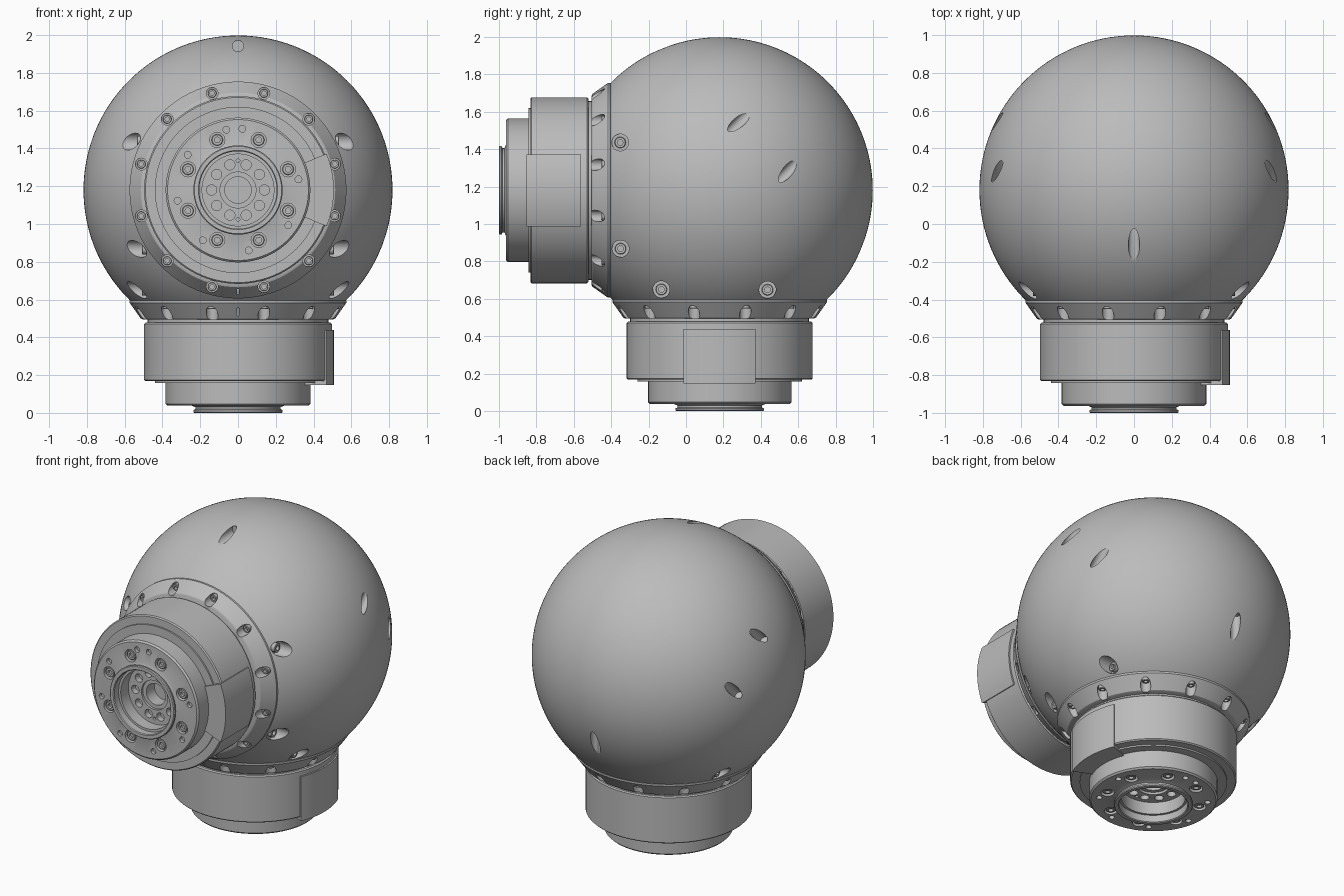
import bpy, bmesh
from math import sin, cos, pi, radians
from mathutils import Matrix, Vector

cube = bpy.data.objects.get("Cube")
if cube:
    bpy.data.objects.remove(cube)

CENTRE = Vector((0, 0.18, 1.18))
RADIUS = 0.818

grey = bpy.data.materials.new("grey_metal")
grey.use_nodes = True
grey.diffuse_color = (0.5, 0.5, 0.5, 1)
grey.node_tree.nodes["Principled BSDF"].inputs["Base Color"].default_value = (0.5, 0.5, 0.5, 1)

# Joint space is (u, v, distance along the joint axis) from the sphere centre
MOVE = Matrix.Translation(CENTRE)
JOINTS = {
    "base": MOVE @ Matrix.Diagonal((1, 1, -1, 1)),
    "front": MOVE @ Matrix.Rotation(pi / 2, 4, 'X'),
}


def cylinder(bm, centre, axis, radius, depth, sides=24):
    turn = Vector(axis).to_track_quat('Z', 'Y').to_matrix().to_4x4()
    bmesh.ops.create_cone(bm, cap_ends=True, segments=sides, radius1=radius, radius2=radius,
                          depth=depth, matrix=Matrix.Translation(centre) @ turn)


def lathe(bm, profile, steps=96, matrix=Matrix()):
    """Spin a closed (radius, height) outline around Z."""
    made = set(bm.verts)
    verts = [bm.verts.new((r, 0, h)) for r, h in profile]
    edges = [bm.edges.new((verts[i - 1], v)) for i, v in enumerate(verts)
             if not (v.co.x == 0 and verts[i - 1].co.x == 0)]
    bmesh.ops.spin(bm, geom=verts + edges, axis=(0, 0, 1), cent=(0, 0, 0),
                   angle=2 * pi, steps=steps, use_duplicate=False)
    new = [v for v in bm.verts if v not in made]
    bmesh.ops.remove_doubles(bm, verts=new, dist=1e-5)
    new = [v for v in bm.verts if v not in made]
    bmesh.ops.transform(bm, matrix=matrix, verts=new)


def screw(bm, centre, axis, radius, height):
    """Cap screw with a socket, its foot at centre."""
    turn = Vector(axis).to_track_quat('Z', 'Y').to_matrix().to_4x4()
    floor = height * 0.4
    lathe(bm, [(0, floor), (radius * .5, floor), (radius * .5, height), (radius * .9, height),
               (radius, height * .9), (radius, 0), (0, 0)], 20, Matrix.Translation(centre) @ turn)


def make(name, bm, matrix, cutter=None):
    """Turn a bmesh into an object, subtracting the cutter bmesh."""
    objs = []
    for b in (bm, cutter):
        if b is None:
            continue
        bmesh.ops.recalc_face_normals(b, faces=b.faces[:])
        mesh = bpy.data.meshes.new(name)
        b.to_mesh(mesh)
        obj = bpy.data.objects.new(name, mesh)
        bpy.context.scene.collection.objects.link(obj)
        objs.append(obj)
    obj = objs[0]
    if cutter:
        mod = obj.modifiers.new("pockets", 'BOOLEAN')
        mod.operation, mod.solver, mod.object = 'DIFFERENCE', 'EXACT', objs[1]
        bpy.context.view_layer.update()
        result = bpy.data.meshes.new_from_object(
            obj.evaluated_get(bpy.context.evaluated_depsgraph_get()))
        obj.modifiers.clear()
        obj.data = result
        bpy.data.objects.remove(objs[1])
    mesh = obj.data
    mesh.transform(matrix)
    if matrix.determinant() < 0:
        mesh.flip_normals()
    mesh.materials.clear()
    mesh.materials.append(grey)
    mesh.polygons.foreach_set("use_smooth", [True] * len(mesh.polygons))
    mesh.set_sharp_from_angle(angle=radians(28))
    mesh.update()


def ring(count, radius, height, offset=0):
    for i in range(count):
        a = 2 * pi * i / count + offset
        yield Vector((radius * cos(a), radius * sin(a), height))


# Spherical body, cut flat at both joints
body = bmesh.new()
bmesh.ops.create_icosphere(body, subdivisions=6, radius=RADIUS)
for normal in ((0, -1, 0), (0, 0, -1)):
    n = Vector(normal)
    cut = bmesh.ops.bisect_plane(body, geom=body.verts[:] + body.edges[:] + body.faces[:],
                                 plane_co=n * 0.595, plane_no=n, clear_outer=True)
    rim = [e for e in cut["geom_cut"] if isinstance(e, bmesh.types.BMEdge)]
    bmesh.ops.edgeloop_fill(body, edges=rim)

# Pockets in the body; y and z swap for the second joint
pockets, body_screws = bmesh.new(), bmesh.new()


def pocket(point, axis, radius, sink):
    axis = Vector(axis).normalized()
    foot = Vector(point).normalized() * RADIUS - axis * sink
    cylinder(pockets, foot + axis * 0.15, axis, radius, 0.3, 32)
    return foot - axis * 0.002


def swapped(p):
    return (p[0], p[2], p[1])


for f in (tuple, swapped):
    pocket(f((0, -.297, .762)), f((0, -1, 0)), 0.03, 0.1)
    for side in (-1, 1):
        pocket(f((side * .72, .105, .365)), (0, 1, 1), 0.03, 0.1)
        for x, y, z in ((.565, -.53, .255), (.54, -.53, -.312)):
            foot = pocket(f((side * x, y, z)), (side, 0, 0), 0.045, 0.06)
            screw(body_screws, foot, (side, 0, 0), 0.03, 0.03)
make("body_sphere", body, MOVE, pockets)
make("body_screws", body_screws, MOVE)

for name, place in JOINTS.items():
    # Conical collar with screw pockets and an index notch
    collar, cuts, screws = bmesh.new(), bmesh.new(), bmesh.new()
    lathe(collar, [(0, .575), (.55, .575), (.574, .585), (.574, .597), (.515, .68), (.505, .685), (0, .685)])
    for p in ring(12, 0.53, 0.605, pi / 12):
        cylinder(cuts, p + Vector((0, 0, .1)), (0, 0, 1), 0.031, 0.2)
        screw(screws, p - Vector((0, 0, .002)), (0, 0, 1), 0.023, 0.028)
    bmesh.ops.create_cube(cuts, size=1, matrix=Matrix.Translation((0, -.545, .66))
                          @ Matrix.Diagonal((.008, .04, .07, 1)))
    make(name + "_collar", collar, place, cuts)
    make(name + "_collar_screws", screws, place)

    # Drum housing with a narrow neck
    drum = bmesh.new()
    lathe(drum, [(0, .68), (.478, .68), (.478, .702), (.49, .702), (.497, .709), (.497, 1.005),
                 (.49, 1.012), (.44, 1.012), (.44, 1.022), (.3, 1.022), (.3, .9), (0, .9)])
    make(name + "_drum", drum, place)

    # Curved cover on the drum side
    cover = bmesh.new()
    angles = [radians(-22.3 + 44.6 * i / 16) for i in range(17)]
    outline = [(.507 * cos(a), .507 * sin(a)) for a in angles]
    outline += [(.375 * cos(a), .375 * sin(a)) for a in reversed(angles)]
    face = cover.faces.new([cover.verts.new((u, v, .74)) for u, v in outline])
    top = bmesh.ops.extrude_face_region(cover, geom=[face])["geom"]
    bmesh.ops.translate(cover, vec=(0, 0, .293),
                        verts=[v for v in top if isinstance(v, bmesh.types.BMVert)])
    make(name + "_cover", cover, place)

    # Output flange with stepped bore and bolt circle
    flange, cuts, screws = bmesh.new(), bmesh.new(), bmesh.new()
    lathe(flange, [(0, .92), (.375, .92), (.383, .93), (.383, 1.132), (.373, 1.142), (.245, 1.142),
                   (.225, 1.15), (.225, 1.16), (.236, 1.165), (.236, 1.175), (.231, 1.18),
                   (.21, 1.18), (.205, 1.175), (.205, 1.13), (.19, 1.13), (.19, 1.05), (0, 1.05)])
    for p in ring(8, .287, 1.112, pi / 8):
        cylinder(cuts, p + Vector((0, 0, .05)), (0, 0, 1), .04, .1)
        screw(screws, p - Vector((0, 0, .002)), (0, 0, 1), .03, .026)
    for degrees in (10, 86, 101, 145, 190, 235, 280, 325):
        a = radians(degrees)
        cylinder(cuts, (.325 * cos(a), .325 * sin(a), 1.15), (0, 0, 1), .018, .06, 16)
    # Bore floor: hole circle, dowel holes and stepped centre
    for p in ring(10, .14, 1.05):
        cylinder(cuts, p, (0, 0, 1), .027, .08, 20)
    for v in (-.155, .155):
        cylinder(cuts, (0, v, 1.05), (0, 0, 1), .01, .06, 12)
    lathe(cuts, [(0, .95), (.07, .95), (.07, 1.035), (.095, 1.035), (.095, 1.1), (0, 1.1)], 40)
    make(name + "_flange", flange, place, cuts)
    make(name + "_flange_screws", screws, place)
